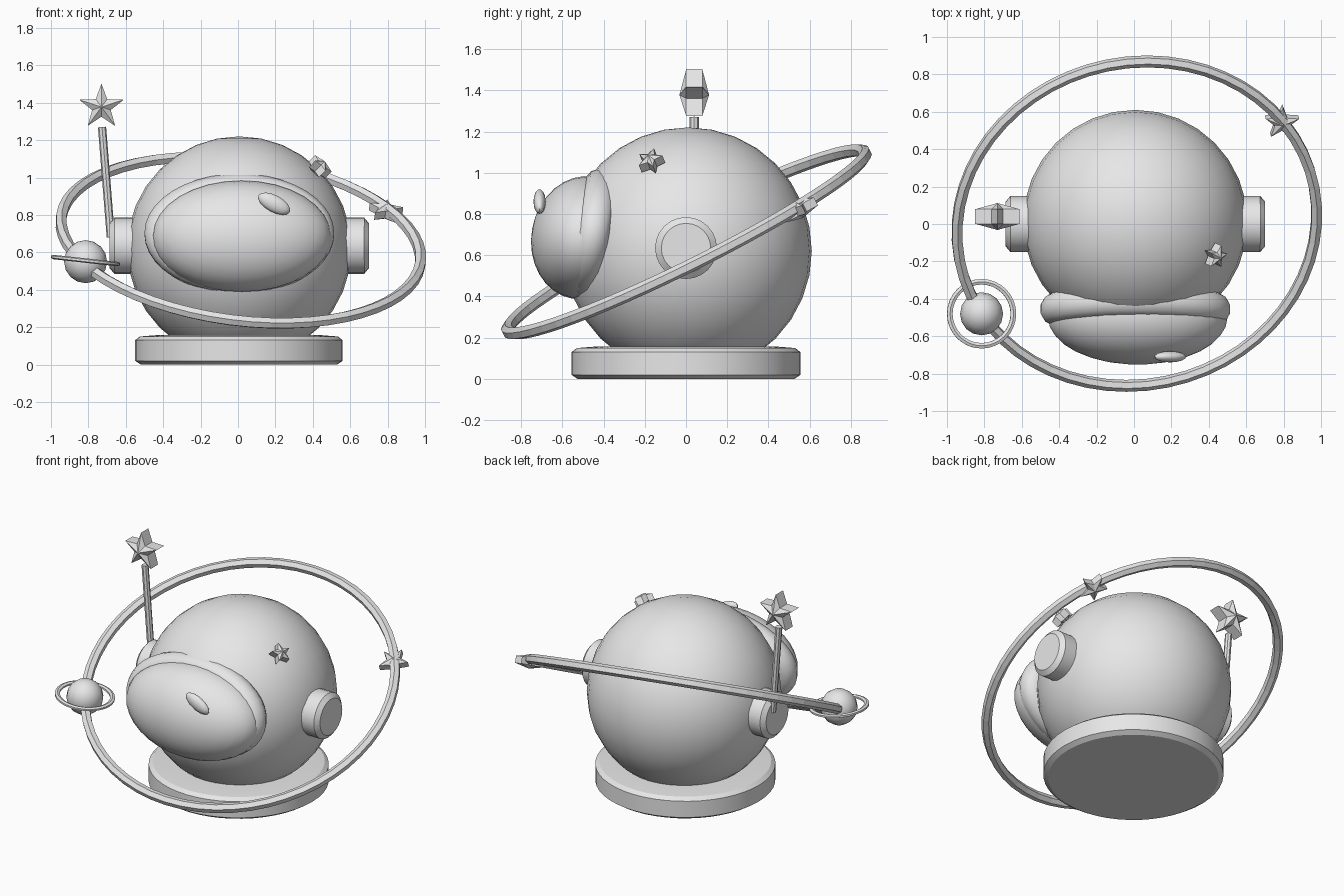
import bpy, bmesh, math
from mathutils import Vector, Matrix

if "Cube" in bpy.data.objects:
    bpy.data.objects.remove(bpy.data.objects["Cube"])

grey = bpy.data.materials.new("plain grey")
grey.diffuse_color = (0.8, 0.8, 0.8, 1)
grey.use_nodes = True
grey.node_tree.nodes["Principled BSDF"].inputs["Base Color"].default_value = grey.diffuse_color


def finish(name, bm, matrix=Matrix(), smooth=None):
    bmesh.ops.recalc_face_normals(bm, faces=bm.faces)
    mesh = bpy.data.meshes.new(name)
    bm.to_mesh(mesh)
    bm.free()
    mesh.transform(matrix)
    mesh.materials.append(grey)
    obj = bpy.data.objects.new(name, mesh)
    bpy.context.collection.objects.link(obj)
    if smooth:
        bpy.ops.object.select_all(action='DESELECT')
        obj.select_set(True)
        bpy.context.view_layer.objects.active = obj
        bpy.ops.object.shade_smooth_by_angle(angle=math.radians(smooth))
    return obj


def place(loc, rot=Matrix(), scale=(1, 1, 1)):
    return Matrix.Translation(loc) @ rot @ Matrix.Diagonal((*scale, 1))


def ball(name, loc, radii, segs=32, rings=16, rot=Matrix()):
    bm = bmesh.new()
    bmesh.ops.create_uvsphere(bm, u_segments=segs, v_segments=rings, radius=1)
    return finish(name, bm, place(loc, rot, radii), 60)


def lathe(name, profile, matrix, segs=32):
    """Spin (radius, height) points about local z."""
    bm = bmesh.new()
    vs = [bm.verts.new((r, 0, h)) for r, h in profile]
    es = [bm.edges.new(p) for p in zip(vs, vs[1:])]
    bmesh.ops.spin(bm, geom=vs + es, cent=(0, 0, 0), axis=(0, 0, 1),
                   angle=math.tau, steps=segs)
    bmesh.ops.remove_doubles(bm, verts=bm.verts, dist=1e-5)
    return finish(name, bm, matrix, 30)


def torus(name, rx, ry, tube, matrix, segs=48, sides=8, flat=1, smooth=None):
    """Tube round an ellipse in the local xy plane."""
    bm = bmesh.new()
    grid = []
    for i in range(segs):
        a = math.tau * i / segs
        row = []
        for j in range(sides):
            b = math.tau * (j + 0.5) / sides
            d = tube * math.cos(b)
            row.append(bm.verts.new(((rx + d) * math.cos(a), (ry + d) * math.sin(a),
                                     tube * flat * math.sin(b))))
        grid.append(row)
    for i in range(segs):
        n = (i + 1) % segs
        for j in range(sides):
            k = (j + 1) % sides
            bm.faces.new((grid[i][j], grid[n][j], grid[n][k], grid[i][k]))
    return finish(name, bm, matrix, smooth)


def star(name, outer, inner, edge, peak, matrix):
    """Five-pointed star in local xy with raised centres on both faces."""
    bm = bmesh.new()
    sides = []
    for s in (1, -1):
        sides.append([bm.verts.new((r * math.sin(a), r * math.cos(a), s * edge))
                      for i in range(10)
                      for r, a in [((outer, inner)[i % 2], math.pi * i / 5)]])
    tips = [bm.verts.new((0, 0, s * peak)) for s in (1, -1)]
    for i in range(10):
        k = (i + 1) % 10
        for ring, tip in zip(sides, tips):
            bm.faces.new((ring[i], ring[k], tip))
        bm.faces.new((sides[0][i], sides[0][k], sides[1][k], sides[1][i]))
    return finish(name, bm, matrix)


def facing(normal, up):
    """Rotation with local z on the normal and local y close to up."""
    z = Vector(normal).normalized()
    x = Vector(up).cross(z).normalized()
    return Matrix((x, z.cross(x), z)).transposed().to_4x4()


# Helmet and collar
ball("helmet", (0.007, 0.01, 0.62), (0.6, 0.6, 0.6))
lathe("collar", [(0, 0), (0.525, 0), (0.555, 0.02), (0.555, 0.13), (0.53, 0.15),
                 (0.43, 0.158), (0, 0.158)], place((0.005, 0, 0)), 48)

# Visor with padded rim and highlight
lean = facing((0, -1, 0.18), (0, 0, 1))
torus("visor_rim", 0.43, 0.245, 0.08, place((0.007, -0.455, 0.7), lean), 40, 12, 1.05, 60)
ball("visor_glass", (0.02, -0.5, 0.685), (0.48, 0.3, 0.25), rot=lean)
ball("visor_highlight", (0.193, -0.71, 0.86), (0.095, 0.03, 0.045), 16, 8,
     Matrix.Rotation(math.radians(28), 4, 'Y'))

# Ear caps
for side, word in ((1, "right"), (-1, "left")):
    lathe(word + "_ear_cap", [(0, -0.1), (0.15, -0.1), (0.15, 0.08), (0.12, 0.105), (0, 0.105)],
          place((0.007 + side * 0.588, 0, 0.635), facing((side, 0, 0), (0, 0, 1))), 24)

# Antenna rod and star
low, high = Vector((-0.68, 0.04, 0.68)), Vector((-0.727, 0.04, 1.27))
length = (high - low).length
lathe("antenna_rod", [(0, 0), (0.022, 0), (0.022, length), (0, length)],
      place(low, facing(high - low, (0, 1, 0))), 8)
star("antenna_star", 0.125, 0.052, 0.039, 0.072,
     place((-0.73, 0.04, 1.377), facing((0, -1, 0), (0, 0, 1))))

# Tilted orbit with its star
tilt = (0.13, -0.5, 1)
torus("orbit_ring", 0.968, 0.968, 0.032, place((0.015, 0.002, 0.665), facing(tilt, (0, 1, 0))), 56, 6)
star("orbit_star", 0.095, 0.042, 0.022, 0.045,
     place((0.79, 0.545, 0.82), facing(tilt, (0.0, 1, 0))))

# Planet and its thin ring
ball("planet", (-0.815, -0.48, 0.55), (0.115,) * 3, 16, 8)
torus("planet_ring", 0.171, 0.171, 0.017, place((-0.815, -0.48, 0.556), facing((0.11, 0, 1), (0, 1, 0))),
      32, 6, 0.7)

# Small star on the helmet
star("helmet_star", 0.065, 0.03, 0.025, 0.045,
     place((0.435, -0.17, 1.055), facing((0.43, -0.18, 0.44), (-0.3, 0.2, 1))))
